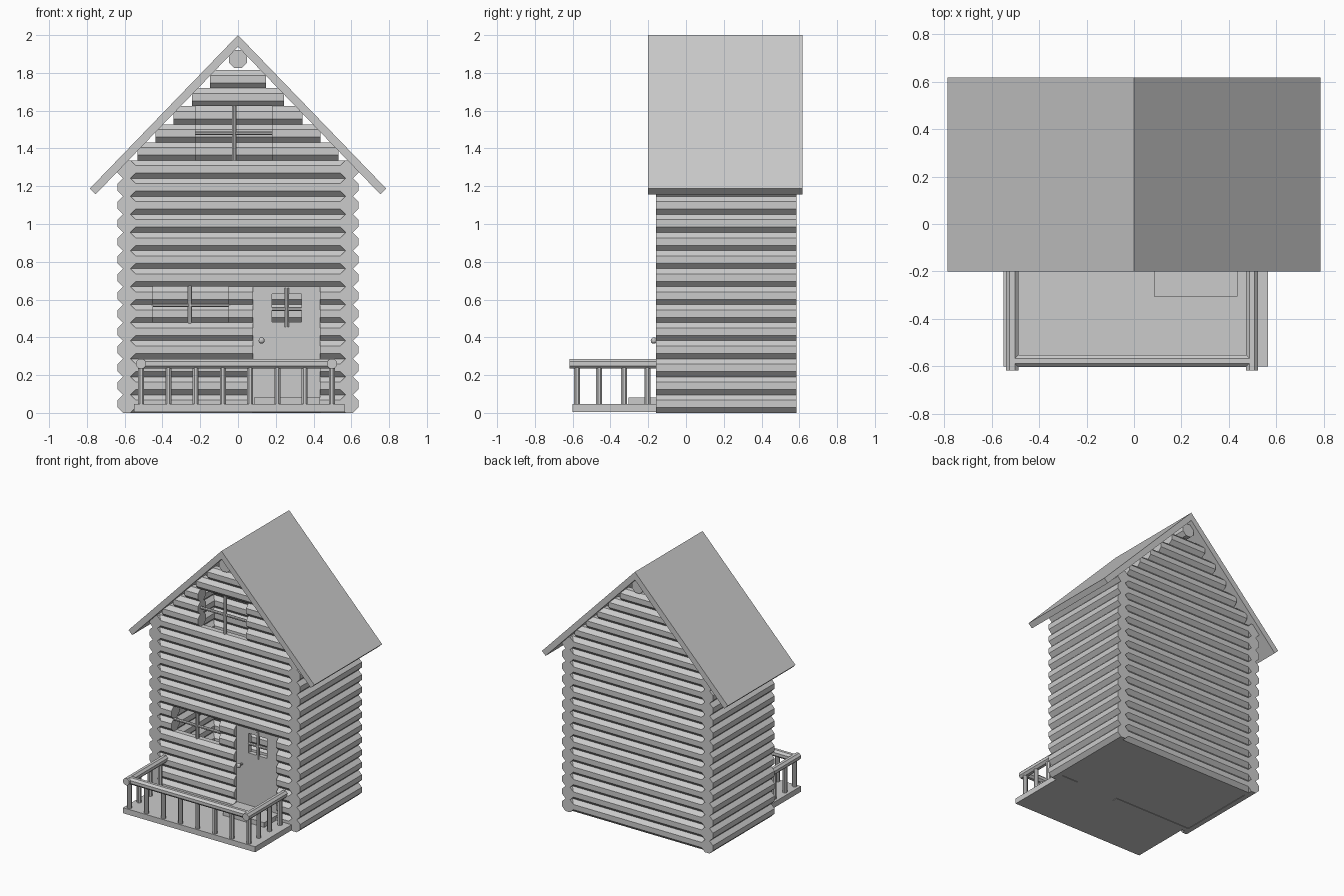
import bpy, bmesh, math
from mathutils import Vector

if "Cube" in bpy.data.objects:
    bpy.data.objects.remove(bpy.data.objects["Cube"])

grey = bpy.data.materials.new("plain grey")
grey.diffuse_color = (0.6, 0.6, 0.6, 1)
grey.use_nodes = True
grey.node_tree.nodes["Principled BSDF"].inputs["Base Color"].default_value = grey.diffuse_color


def finish(name, bm):
    bmesh.ops.recalc_face_normals(bm, faces=bm.faces[:])
    me = bpy.data.meshes.new(name)
    bm.to_mesh(me)
    bm.free()
    me.materials.append(grey)
    ob = bpy.data.objects.new(name, me)
    bpy.context.collection.objects.link(ob)
    return ob


def extrude(bm, ring, offset):
    """Closed prism from a ring of points moved along an offset."""
    a = [bm.verts.new(p) for p in ring]
    b = [bm.verts.new(Vector(p) + Vector(offset)) for p in ring]
    n = len(a)
    bm.faces.new(a)
    bm.faces.new(b[::-1])
    for i in range(n):
        bm.faces.new((a[i], b[i], b[(i + 1) % n], a[(i + 1) % n]))


def log(bm, axis, start, end, c, r, sides=8):
    """Faceted rod along an axis; c = the other two coordinates, r = distance to a flat."""
    ring = []
    R = r / math.cos(math.pi / sides)
    for k in range(sides):
        t = 2 * math.pi * (k + 0.5) / sides
        u, v = c[0] + R * math.cos(t), c[1] + R * math.sin(t)
        p = [u, v]
        p.insert(axis, start)
        ring.append(p)
    off = [0, 0, 0]
    off[axis] = end - start
    extrude(bm, ring, off)


def box(bm, x0, x1, y0, y1, z0, z1):
    extrude(bm, [(x0, y0, z0), (x1, y0, z0), (x1, y1, z0), (x0, y1, z0)], (0, 0, z1 - z0))


X, Y, Z = 0, 1, 2
P = 0.0955          # log pitch
R = P / 2
Y0, Y1 = -0.16, 0.585


def half_width(i):
    return 0.59 if i < 14 else 1.916 - (i + 0.5) * P


def gaps(i):
    """Openings in the front wall at log row i."""
    g = []
    if i in (5, 6):
        g.append((-0.45, -0.05))
    if i < 7:
        g.append((0.08, 0.435))
    if i in (14, 15, 16):
        g.append((-0.225, 0.18))
    return g


# front wall logs, cut at the door and windows
bm = bmesh.new()
for i in range(19):
    h = half_width(i)
    x = -h
    for a, b in gaps(i) + [(h, h)]:
        log(bm, X, x, a, (Y0 + R, (i + 0.5) * P), R)
        x = b
finish("front_wall_logs", bm)

# back wall logs
bm = bmesh.new()
for i in range(19):
    h = half_width(i)
    log(bm, X, -h, h, (Y1 - R, (i + 0.5) * P), R)
finish("back_wall_logs", bm)

# side wall logs
for name, s in (("left_wall_logs", -1), ("right_wall_logs", 1)):
    bm = bmesh.new()
    for i in range(14):
        log(bm, Y, Y0, Y1, (s * 0.589, (i + 0.5) * P), R)
    finish(name, bm)

# ridge log
bm = bmesh.new()
log(bm, Y, Y0, Y1, (0, 1.873), 0.048)
finish("ridge_log", bm)

# roof
bm = bmesh.new()
prof = [(0, 2), (0.785, 1.187), (0.754, 1.157), (0, 1.938), (-0.754, 1.157), (-0.785, 1.187)]
for s in (1, -1):
    pts = [(s * x, -0.2, z) for x, z in prof[:4]]
    extrude(bm, pts, (0, 0.817, 0))
bmesh.ops.remove_doubles(bm, verts=bm.verts[:], dist=1e-5)
inner = [f for f in bm.faces if all(abs(v.co.x) < 1e-4 for v in f.verts)]
bmesh.ops.delete(bm, geom=inner, context='FACES_ONLY')
finish("roof", bm)

# floors
bm = bmesh.new()
box(bm, -0.585, 0.585, -0.11, 0.54, 0.002, 0.045)
finish("house_floor", bm)
bm = bmesh.new()
box(bm, -0.55, 0.565, -0.6, -0.11, 0.004, 0.046)
finish("porch_floor", bm)
bm = bmesh.new()
box(bm, 0.085, 0.435, -0.305, -0.13, 0.046, 0.082)
finish("door_step", bm)

# porch railing
bm = bmesh.new()
xl, xr, yf = -0.513, 0.497, -0.577
for x in (xl, xr):
    log(bm, Y, -0.617, -0.15, (x, 0.26), 0.026)
    for y in (-0.46, -0.328, -0.205):
        log(bm, Z, 0.04, 0.245, (x, y), 0.016)
log(bm, X, xl, xr, (yf, 0.26), 0.026)
for k in range(8):
    log(bm, Z, 0.04, 0.245, (xl + (xr - xl) * k / 7, yf), 0.016)
finish("porch_railing", bm)

# door: planks below, frame around a small window above
bm = bmesh.new()
d0, d1 = -0.13, -0.095
for z0, z1 in ((0.045, 0.19), (0.19, 0.29), (0.29, 0.385), (0.385, 0.48)):
    box(bm, 0.08, 0.435, d0, d1, z0, z1)
box(bm, 0.08, 0.18, d0, d1, 0.48, 0.63)
box(bm, 0.335, 0.435, d0, d1, 0.48, 0.63)
box(bm, 0.08, 0.435, d0, d1, 0.63, 0.67)
finish("door", bm)

# door knob on a short stem
bm = bmesh.new()
log(bm, Y, -0.165, d0, (0.125, 0.383), 0.007)
s = bmesh.ops.create_uvsphere(bm, u_segments=10, v_segments=6, radius=0.017)
bmesh.ops.translate(bm, verts=s["verts"], vec=(0.125, -0.17, 0.383))
finish("door_knob", bm)

# crossed window bars: centre x, centre z, x range, z range
for name, cx, cz, x0, x1, z0, z1 in (
        ("lower_window_bars", -0.255, 0.57, -0.46, -0.04, 0.47, 0.68),
        ("upper_window_bars", -0.02, 1.48, -0.235, 0.19, 1.335, 1.645),
        ("door_window_bars", 0.258, 0.55, 0.18, 0.335, 0.455, 0.66)):
    bm = bmesh.new()
    log(bm, Z, z0, z1, (cx, -0.125), 0.012)
    log(bm, X, x0, x1, (-0.125, cz), 0.01)
    finish(name, bm)
